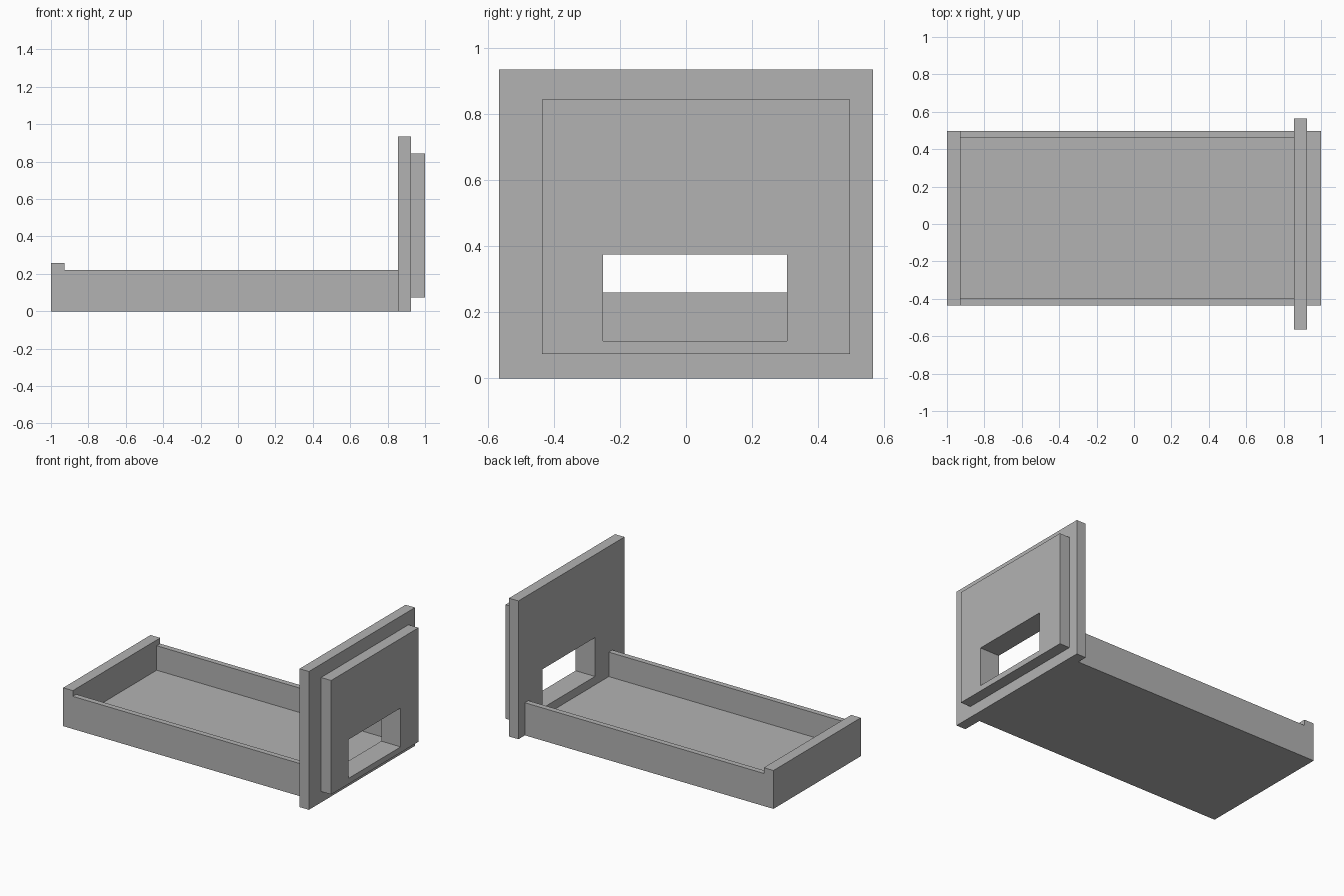
import bpy
import bmesh

cube = bpy.data.objects.get("Cube")
if cube:
    bpy.data.objects.remove(cube, do_unlink=True)

grey = bpy.data.materials.new("plain grey")
grey.use_nodes = True
colour = (0.45, 0.45, 0.45, 1)
grey.diffuse_color = colour
grey.node_tree.nodes["Principled BSDF"].inputs["Base Color"].default_value = colour


def finish(name, bm):
    bmesh.ops.recalc_face_normals(bm, faces=bm.faces)
    mesh = bpy.data.meshes.new(name)
    bm.to_mesh(mesh)
    bm.free()
    mesh.materials.append(grey)
    obj = bpy.data.objects.new(name, mesh)
    bpy.context.collection.objects.link(obj)


def box(name, x, y, z):
    """Block given by its (low, high) extent on each axis."""
    bm = bmesh.new()
    bmesh.ops.create_cube(bm, size=1)
    for v in bm.verts:
        v.co = [span[0] if c < 0 else span[1] for c, span in zip(v.co, (x, y, z))]
    finish(name, bm)


def holed_board(name, x, y, z, hole_y, hole_z):
    """Upright board with a rectangular opening cut through it."""
    bm = bmesh.new()

    def loop(px, ys, zs):
        corners = ((0, 0), (1, 0), (1, 1), (0, 1))
        return [bm.verts.new((px, ys[i], zs[j])) for i, j in corners]

    outer = [loop(px, y, z) for px in x]
    inner = [loop(px, hole_y, hole_z) for px in x]
    pairs = (outer, inner, (outer[0], inner[0]), (outer[1], inner[1]))
    for a, b in pairs:
        for i in range(4):
            k = (i + 1) % 4
            bm.faces.new((a[i], a[k], b[k], b[i]))
    finish(name, bm)


# Shared dimensions
width = (-0.435, 0.496)
wall = 0.037
foot_x = (-1.0, -0.928)
head_x = (0.855, 0.925)
tray_x = (foot_x[1], head_x[0])
rail_z = (0, 0.22)

# Shallow tray
box("tray_floor", tray_x, (width[0] + wall, width[1] - wall), (0, 0.055))
box("right_rail", tray_x, (width[0], width[0] + wall), rail_z)
box("left_rail", tray_x, (width[1] - wall, width[1]), rail_z)
box("end_board", foot_x, width, (0, 0.259))

# Tall board and its raised panel, sharing one opening
hole = ((-0.251, 0.306), (0.112, 0.374))
holed_board("tall_board", head_x, (-0.565, 0.565), (0, 0.933), *hole)
holed_board("raised_panel", (head_x[1], 1.0), width, (0.074, 0.843), *hole)
